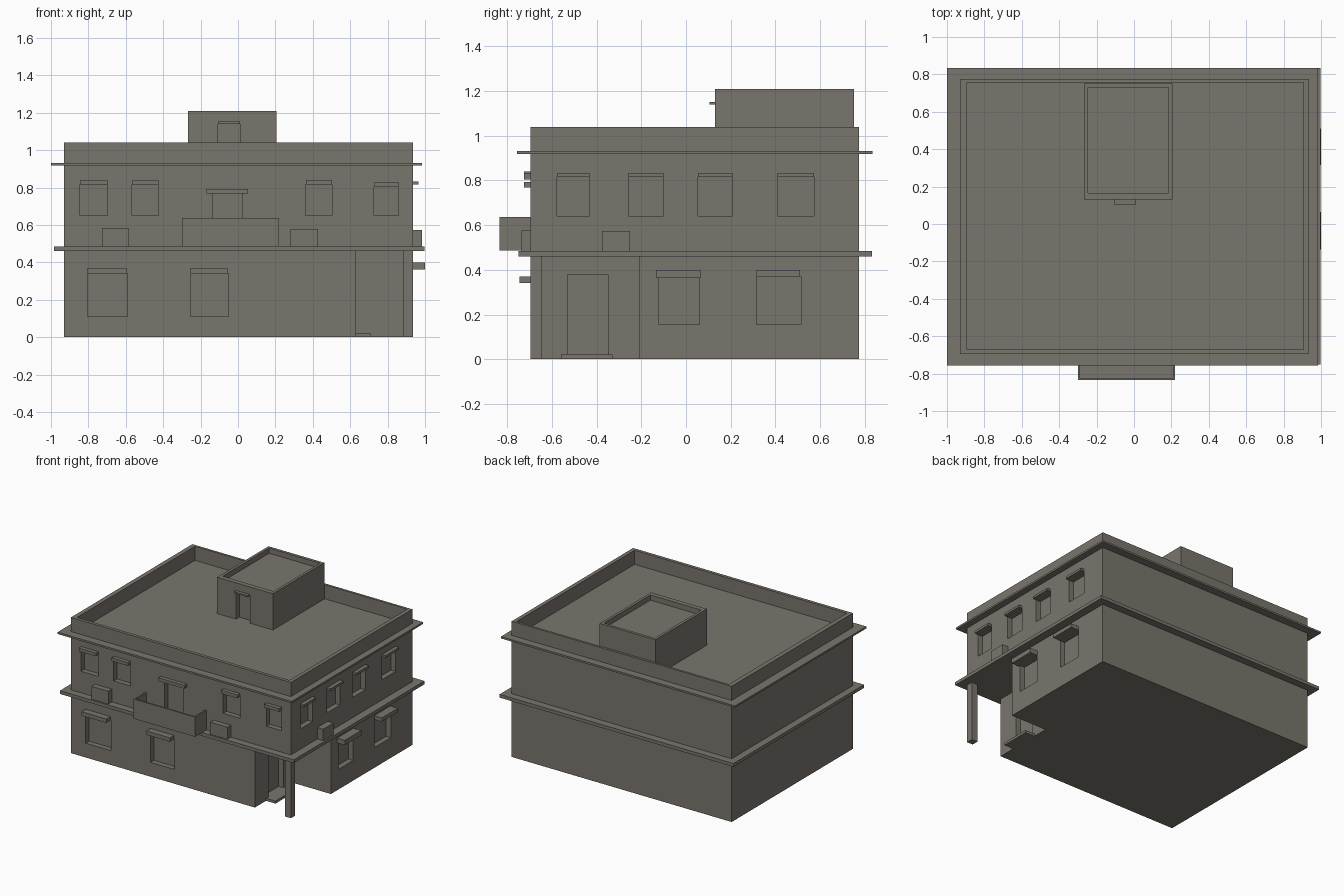
import bpy
import bmesh
from mathutils import Vector

if "Cube" in bpy.data.objects:
    bpy.data.objects.remove(bpy.data.objects["Cube"], do_unlink=True)

plaster = bpy.data.materials.new("warm grey plaster")
plaster.use_nodes = True
COLOUR = (0.195, 0.178, 0.153, 1)
plaster.diffuse_color = COLOUR
plaster.node_tree.nodes["Principled BSDF"].inputs["Base Color"].default_value = COLOUR

LEFT, RIGHT, FRONT, BACK = -0.93, 0.935, -0.695, 0.775
RECESS = 0.04


def finish(name, bm):
    mesh = bpy.data.meshes.new(name)
    bmesh.ops.recalc_face_normals(bm, faces=bm.faces)
    bm.to_mesh(mesh)
    bm.free()
    mesh.materials.append(plaster)
    obj = bpy.data.objects.new(name, mesh)
    bpy.context.collection.objects.link(obj)
    return obj


def prism(name, outline, z0, z1):
    bm = bmesh.new()
    face = bm.faces.new([bm.verts.new((x, y, z0)) for x, y in outline])
    top = bmesh.ops.extrude_face_region(bm, geom=[face])["geom"]
    verts = [v for v in top if isinstance(v, bmesh.types.BMVert)]
    bmesh.ops.translate(bm, verts=verts, vec=Vector((0, 0, z1 - z0)))
    return finish(name, bm)


def box(name, x0, x1, y0, y1, z0, z1):
    return prism(name, [(x0, y0), (x1, y0), (x1, y1), (x0, y1)], z0, z1)


def carve(target, cutters):
    """Subtract the boxes from the target and remove them."""
    bpy.context.view_layer.objects.active = target
    for cutter in cutters:
        cutter.hide_render = True
        mod = target.modifiers.new("opening", 'BOOLEAN')
        mod.operation = 'DIFFERENCE'
        mod.solver = 'EXACT'
        mod.object = cutter
        bpy.ops.object.modifier_apply(modifier=mod.name)
        bpy.data.objects.remove(cutter, do_unlink=True)


def side_box(name, side, a0, a1, z0, z1, inner, outer):
    """Box on the front or right wall, from depth inner to outer."""
    if side == "front":
        return box(name, a0, a1, FRONT - outer, FRONT - inner, z0, z1)
    return box(name, RIGHT + inner, RIGHT + outer, a0, a1, z0, z1)


def window(name, side, opening, hood, reach):
    """Hood over an opening; returns the cutter for the opening."""
    a0, a1, z0, z1 = opening
    h0, h1, top = hood
    side_box(name + "_hood", side, h0, h1, z1, top, -0.005, reach)
    return side_box(name + "_opening", side, a0, a1, z0, z1, -RECESS, 0.02)


# Ground floor with the open corner porch
ground = prism("ground_floor_walls",
               [(LEFT, FRONT), (0.63, FRONT), (0.63, -0.21), (RIGHT, -0.21),
                (RIGHT, BACK), (LEFT, BACK)], 0, 0.47)
cuts = [
    window("front_lower_window_1", "front", (-0.805, -0.59, 0.11, 0.34), (-0.805, -0.595, 0.37), 0.05),
    window("front_lower_window_2", "front", (-0.255, -0.05, 0.11, 0.34), (-0.255, -0.055, 0.37), 0.05),
    window("right_lower_window_1", "right", (-0.12, 0.06, 0.155, 0.363), (-0.135, 0.065, 0.40), 0.065),
    window("right_lower_window_2", "right", (0.315, 0.515, 0.155, 0.37), (0.315, 0.51, 0.40), 0.065),
    box("porch_door_opening", 0.63 - RECESS, 0.65, -0.53, -0.35, 0.02, 0.38),
]
carve(ground, cuts)
box("porch_column", 0.885, RIGHT, FRONT, -0.645, 0, 0.465)
box("porch_step", 0.625, 0.71, -0.56, -0.33, 0, 0.02)

# Upper floor and roof parapet
upper = box("upper_floor_walls", LEFT, RIGHT, FRONT, BACK, 0.475, 1.04)
cuts = [box("roof_well", -0.895, 0.905, -0.67, 0.757, 0.926, 1.1)]
for i, (a, b) in enumerate([(-0.845, -0.697), (-0.567, -0.425), (0.36, 0.503), (0.727, 0.857)]):
    drop = 0.01 if i == 3 else 0
    cuts.append(window(f"front_upper_window_{i + 1}", "front", (a, b, 0.65, 0.815 - drop),
                       (a + 0.003, b, 0.84 - drop), 0.03))
for i, (a, b) in enumerate([(-0.578, -0.432), (-0.257, -0.1), (0.053, 0.208), (0.41, 0.572)]):
    cuts.append(window(f"right_upper_window_{i + 1}", "right", (a, b, 0.64, 0.815),
                       (a, b, 0.833), 0.03))
cuts.append(window("balcony_door", "front", (-0.135, 0.025, 0.465, 0.768), (-0.168, 0.053, 0.793), 0.03))
carve(upper, cuts)

# Projecting floor slabs
box("floor_slab", -0.985, 0.998, -0.75, 0.833, 0.46, 0.485)
box("roof_slab", -1.0, 0.985, -0.757, 0.835, 0.918, 0.932)

# Balcony tray
balcony = box("balcony", -0.30, 0.22, -0.835, FRONT + 0.005, 0.486, 0.637)
carve(balcony, [box("balcony_inside", -0.288, 0.208, -0.823, FRONT + 0.05, 0.498, 0.7)])

# Ledge boxes
for i, (a, b, top) in enumerate([(-0.727, -0.583, 0.583), (0.28, 0.427, 0.577)]):
    side_box(f"front_ledge_box_{i + 1}", "front", a, b, 0.48, top, -0.005, 0.042)
side_box("right_ledge_box", "right", -0.375, -0.25, 0.48, 0.573, -0.005, 0.05)

# Stair house on the roof
house = box("stair_house", -0.268, 0.205, 0.13, 0.752, 0.925, 1.21)
carve(house, [
    box("stair_house_well", -0.247, 0.185, 0.167, 0.73, 1.17, 1.3),
    box("stair_house_opening", -0.107, 0.01, 0.1, 0.13 + RECESS, 0.9, 1.14),
])
box("stair_house_hood", -0.107, 0.01, 0.105, 0.135, 1.14, 1.152)
